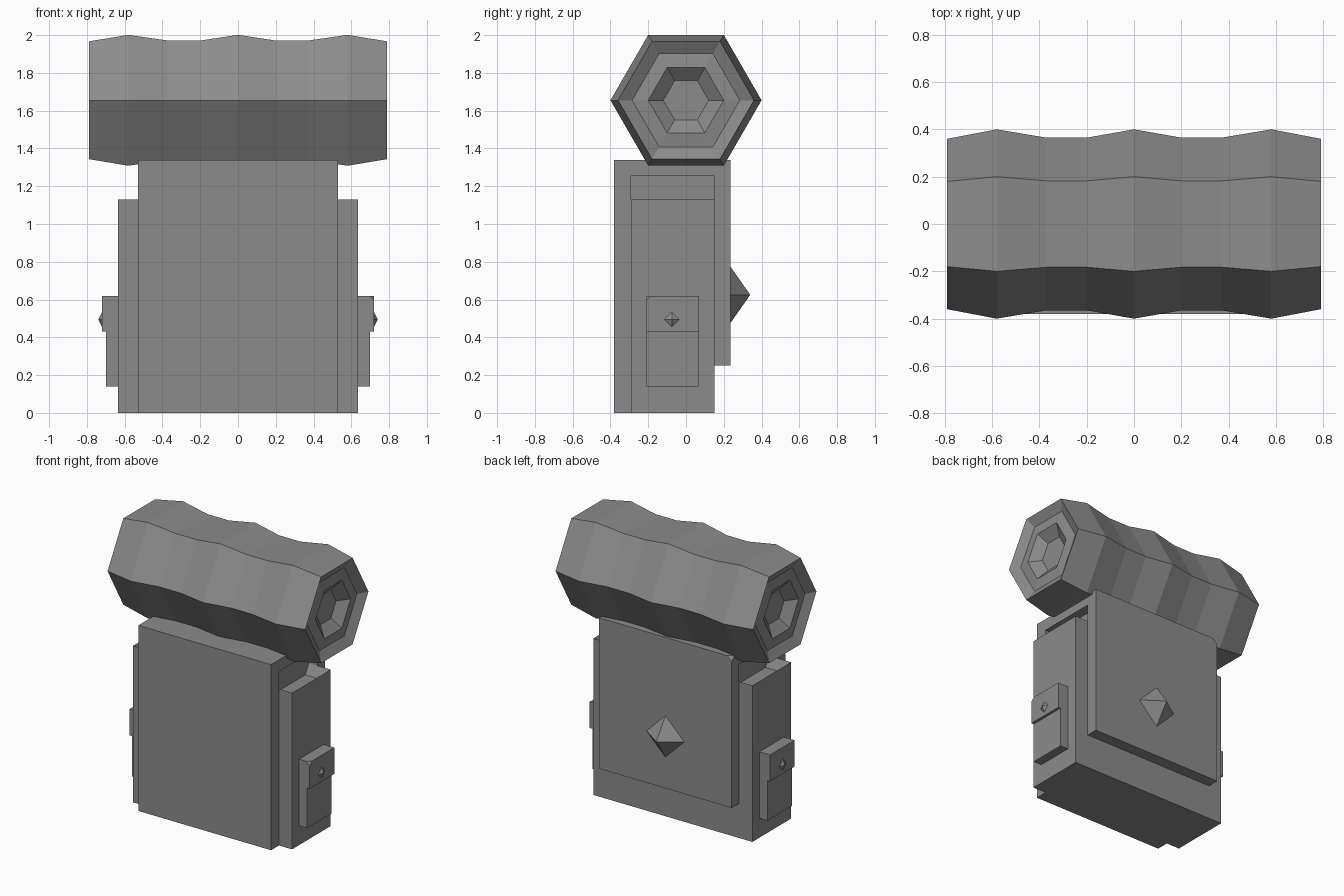
import bpy, bmesh
from math import pi, cos, sin
from mathutils import Vector

if "Cube" in bpy.data.objects:
    bpy.data.objects.remove(bpy.data.objects["Cube"], do_unlink=True)

GREY = (0.26, 0.26, 0.26, 1)
mat = bpy.data.materials.new("plain_grey")
mat.use_nodes = True
mat.diffuse_color = GREY
for node in mat.node_tree.nodes:
    if node.type == 'BSDF_PRINCIPLED':
        node.inputs["Base Color"].default_value = GREY


def finish(name, bm):
    bmesh.ops.recalc_face_normals(bm, faces=bm.faces[:])
    mesh = bpy.data.meshes.new(name)
    bm.to_mesh(mesh)
    bm.free()
    mesh.materials.append(mat)
    obj = bpy.data.objects.new(name, mesh)
    bpy.context.collection.objects.link(obj)
    return obj


def box_mesh(lo, hi):
    bm = bmesh.new()
    bmesh.ops.create_cube(bm, size=1)
    lo, hi = Vector(lo), Vector(hi)
    for v in bm.verts:
        v.co = (lo + hi) / 2 + v.co * (hi - lo)
    return bm


def clip_corner(bm, point, size):
    """Cut a small triangle off the corner nearest to a point."""
    corner = min(bm.verts, key=lambda v: (v.co - Vector(point)).length)
    bmesh.ops.bevel(bm, geom=[corner], offset=size, segments=1,
                    profile=0.5, affect='VERTICES')


def stud(name, base, axis, radius, height):
    """Four-sided pyramid with its corners up, down and to the sides."""
    bm = bmesh.new()
    base, axis = Vector(base), Vector(axis)
    up = Vector((0, 0, radius))
    side = axis.cross(up)
    ring = [bm.verts.new(base + d) for d in (up, side, -up, -side)]
    tip = bm.verts.new(base + axis * height)
    bm.faces.new(ring)
    for i in range(4):
        bm.faces.new((ring[i], ring[(i + 1) % 4], tip))
    finish(name, bm)


# Main bag with a sunken top
bm = box_mesh((-0.635, -0.29, 0), (0.635, 0.15, 1.13))
top = max(bm.faces, key=lambda f: f.calc_center_median().z)
bmesh.ops.inset_region(bm, faces=[top], thickness=0.055)
bmesh.ops.translate(bm, verts=top.verts[:], vec=(0, 0, -0.07))
finish("bag_body", bm)

# Narrow neck between the bag and its cover
finish("bag_neck", box_mesh((-0.46, -0.29, 1.0), (0.46, 0.15, 1.26)))

# Cover wrapping front, top and back as one bent strip
profile = [(-0.38, 0), (-0.29, 0), (-0.29, 1.255), (0.15, 1.255),
           (0.15, 0.25), (0.235, 0.25), (0.235, 1.34), (-0.38, 1.34)]
bm = bmesh.new()
strip = bm.faces.new([bm.verts.new((-0.53, y, z)) for y, z in profile])
ext = bmesh.ops.extrude_face_region(bm, geom=[strip])
bmesh.ops.translate(bm, vec=(1.06, 0, 0),
                    verts=[g for g in ext["geom"] if isinstance(g, bmesh.types.BMVert)])
clip_corner(bm, (-0.53, 0.235, 1.34), 0.035)
finish("cover_flap", bm)
stud("cover_stud", (0, 0.235, 0.625), (0, 1, 0), 0.15, 0.105)

# Side pockets with their flaps and studs
for name, s in (("left", 1), ("right", -1)):
    def span(x0, x1):
        return sorted((s * x0, s * x1))
    a, b = span(0.63, 0.70)
    finish(name + "_pocket", box_mesh((a, -0.21, 0.14), (b, 0.07, 0.44)))
    a, b = span(0.63, 0.72)
    bm = box_mesh((a, -0.21, 0.43), (b, 0.07, 0.62))
    if s > 0:
        clip_corner(bm, (0.72, -0.21, 0.62), 0.025)
    finish(name + "_pocket_flap", bm)
    stud(name + "_pocket_stud", (s * 0.72, -0.075, 0.495), (s, 0, 0), 0.04, 0.02)

# Six-sided bedroll: half profile as (x, radius), mirrored about the middle
half = [(0.70, 0.12), (0.76, 0.20), (0.75, 0.285), (0.79, 0.36), (0.58, 0.40),
        (0.37, 0.365), (0.20, 0.365)]
rings = half + [(0, 0.40)] + [(-x, r) for x, r in reversed(half)]
bm = bmesh.new()
loops = [[bm.verts.new((x, r * cos(i * pi / 3), 1.655 + r * sin(i * pi / 3)))
          for i in range(6)] for x, r in rings]
for p, q in zip(loops, loops[1:]):
    for i in range(6):
        j = (i + 1) % 6
        bm.faces.new((p[i], p[j], q[j], q[i]))
bm.faces.new(loops[0])
bm.faces.new(loops[-1])
finish("bedroll", bm)
